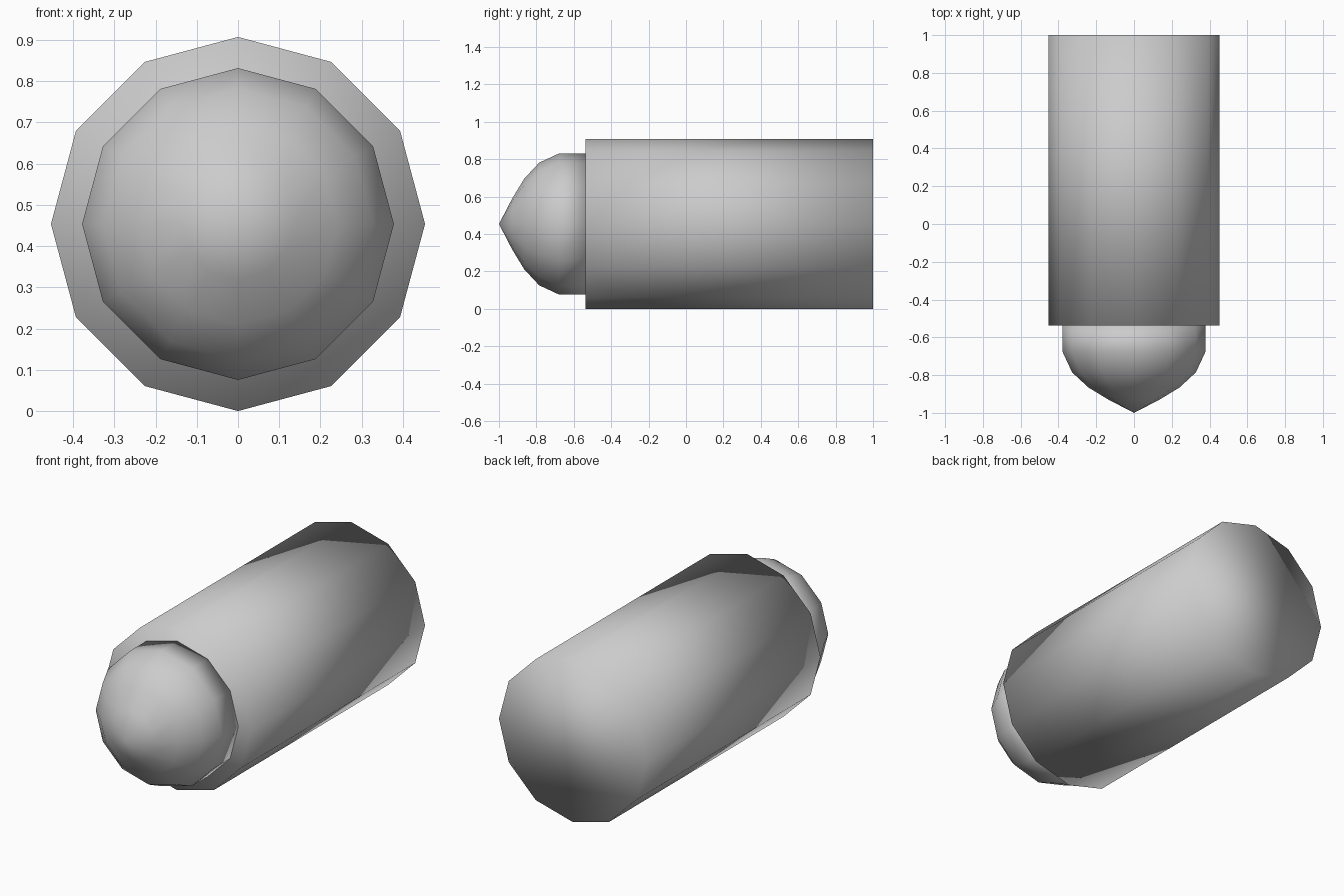
import bpy, bmesh
from math import sin, cos, tau

if "Cube" in bpy.data.objects:
    bpy.data.objects.remove(bpy.data.objects["Cube"])

SIDES = 12
CENTRE_Z = 0.4535

def lathe(name, profile):
    """Revolve (y, radius) points about the y axis; closes both ends."""
    bm = bmesh.new()
    rings = []
    for y, r in profile:
        if r == 0:
            rings.append([bm.verts.new((0, y, CENTRE_Z))])
        else:
            rings.append([bm.verts.new((r * cos(tau * i / SIDES), y,
                                        CENTRE_Z + r * sin(tau * i / SIDES)))
                          for i in range(SIDES)])
    for a, b in zip(rings, rings[1:]):
        for i in range(SIDES):
            j = (i + 1) % SIDES
            if len(a) == 1:
                bm.faces.new((a[0], b[i], b[j]))
            else:
                bm.faces.new((a[i], b[i], b[j], a[j]))
    for ring in (rings[0], rings[-1]):
        if len(ring) > 1:
            bm.faces.new(ring)
    bmesh.ops.recalc_face_normals(bm, faces=bm.faces[:])
    for f in bm.faces:
        f.smooth = True
    mesh = bpy.data.meshes.new(name)
    bm.to_mesh(mesh)
    bm.free()
    obj = bpy.data.objects.new(name, mesh)
    bpy.context.collection.objects.link(obj)
    return obj

# Straight casing with flat ends
lathe("casing", [(-0.537, 0.4535), (1.0, 0.4535)])

# Pointed, rounded nose seated on the casing
lathe("nose", [(-1.0, 0), (-0.93, 0.135), (-0.865, 0.242),
               (-0.785, 0.328), (-0.677, 0.378), (-0.537, 0.378)])
